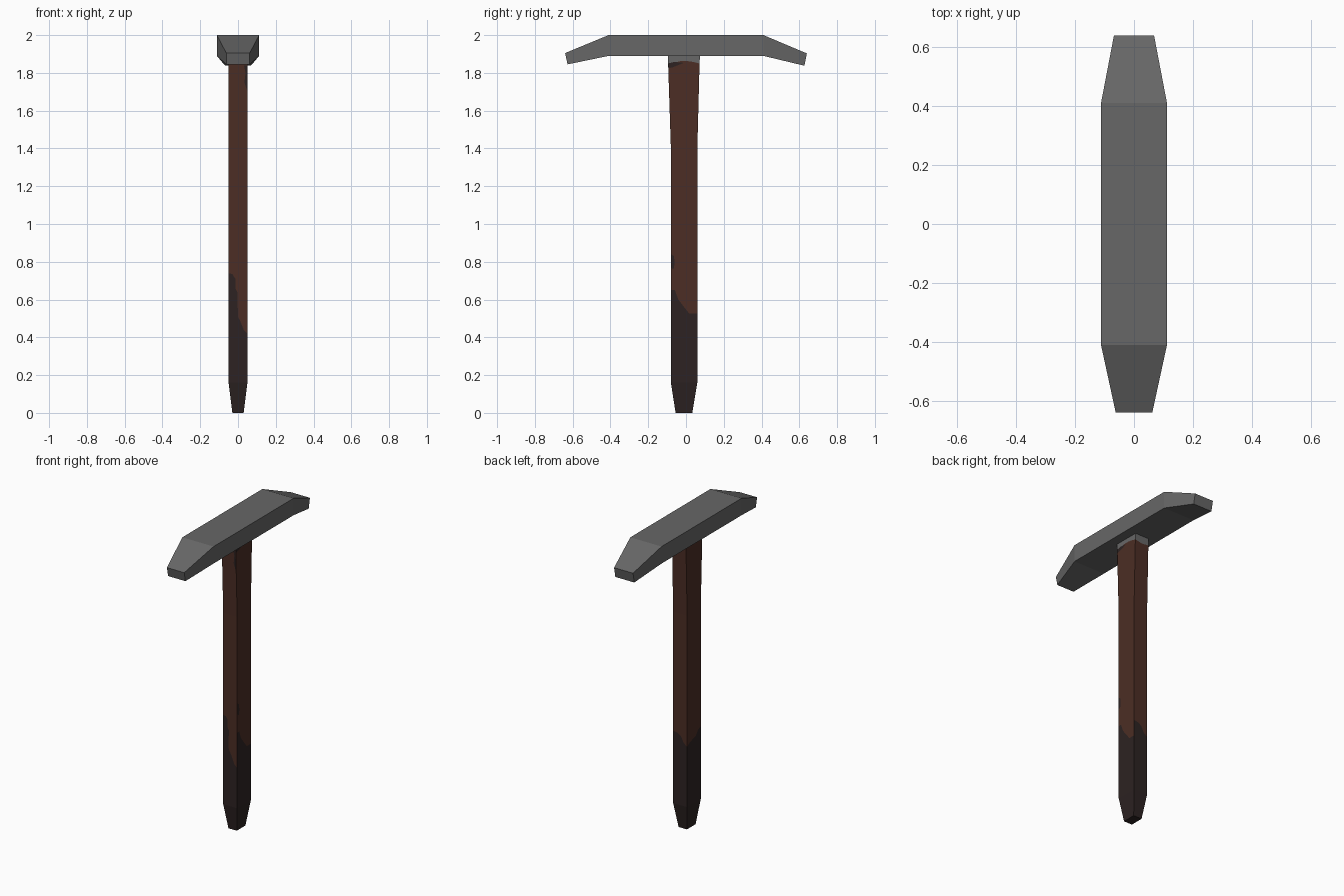
import bpy, bmesh

if "Cube" in bpy.data.objects:
    bpy.data.objects.remove(bpy.data.objects["Cube"])


def material(name, rgb):
    m = bpy.data.materials.new(name)
    m.diffuse_color = (*rgb, 1)
    m.use_nodes = True
    m.node_tree.nodes["Principled BSDF"].inputs["Base Color"].default_value = m.diffuse_color
    return m


STEEL = material("grey steel", (0.135, 0.135, 0.135))
WOOD = material("brown wood", (0.072, 0.027, 0.018))
GRIP = material("dark grip", (0.026, 0.0165, 0.016))


def finish(bm, name, mats):
    me = bpy.data.meshes.new(name)
    bm.to_mesh(me)
    bm.free()
    for m in mats:
        me.materials.append(m)
    ob = bpy.data.objects.new(name, me)
    bpy.context.collection.objects.link(ob)
    return ob


def lerp_table(rows, t):
    """Interpolate rows of (key, values...) at key t."""
    for a, b in zip(rows, rows[1:]):
        if t <= b[0]:
            k = (t - a[0]) / (b[0] - a[0])
            return [p + (q - p) * k for p, q in zip(a[1:], b[1:])]
    return list(rows[-1][1:])


# Head: four rectangular sections (half width, top y, top z, bottom y, bottom z)
sections = [(0.062, -0.64, 1.905, -0.627, 1.845),
            (0.112, -0.41, 2.0, -0.41, 1.89),
            (0.112, 0.41, 2.0, 0.41, 1.89),
            (0.068, 0.64, 1.903, 0.627, 1.838)]
bm = bmesh.new()
rings = [[bm.verts.new(p) for p in ((-w, ty, tz), (w, ty, tz), (w, by, bz), (-w, by, bz))]
         for w, ty, tz, by, bz in sections]
for a, b in zip(rings, rings[1:]):
    for i in range(4):
        j = (i + 1) % 4
        bm.faces.new((a[i], a[j], b[j], b[i]))
bm.faces.new(rings[0])
bm.faces.new(rings[-1])
bmesh.ops.recalc_face_normals(bm, faces=bm.faces)
finish(bm, "pick_head", [STEEL])

# Handle outline by height: z, half width, front y, back y
OUTLINE = [(0, 0.03, -0.055, 0.033),
           (0.16, 0.05, -0.08, 0.06),
           (1.4, 0.05, -0.08, 0.06),
           (1.86, 0.05, -0.095, 0.072),
           (1.9, 0.05, -0.096, 0.074)]


def handle_point(side, t, z, lift=0):
    """Point on one side of the handle; t runs left to right seen from outside."""
    w, f, b = lerp_table(OUTLINE, z)
    return {"front": (-w + 2 * w * t, f - lift, z),
            "right": (w + lift, f + (b - f) * t, z),
            "back": (w - 2 * w * t, b + lift, z),
            "left": (-w - lift, b + (f - b) * t, z)}[side]


# Irregular upper edge of the grip on each side: (t, z)
GRIP_EDGE = {
    "front": [(0, 0.74), (0.2, 0.735), (0.36, 0.71), (0.3, 0.67), (0.46, 0.64),
              (0.48, 0.57), (0.38, 0.53), (0.6, 0.49), (0.8, 0.44), (1, 0.42)],
    "right": [(0, 0.65), (0.15, 0.65), (0.28, 0.60), (0.5, 0.56), (0.7, 0.525), (1, 0.525)],
    "back": [(0, 0.63), (0.3, 0.625), (0.55, 0.61), (0.75, 0.57), (1, 0.55)],
    "left": [(0, 0.55), (0.2, 0.57), (0.45, 0.58), (0.65, 0.59), (0.8, 0.62), (1, 0.63)],
}
# Lower edge of the steel socket on each side, spread evenly over t
SOCKET_EDGE = {"front": [1.85, 1.855, 1.85], "right": [1.845, 1.862, 1.863, 1.85],
               "back": [1.85, 1.84, 1.845], "left": [1.85, 1.86, 1.85]}

bm = bmesh.new()
for side, edge in GRIP_EDGE.items():
    sock = SOCKET_EDGE[side]
    n = len(edge)
    even = [i / (n - 1) for i in range(n)]
    srows = [(i / (len(sock) - 1), z) for i, z in enumerate(sock)]
    levels = [[(t, 0) for t in even],
              [(t, 0.16) for t in even],
              edge,
              [(t, 1.4) for t in even],
              [(t, lerp_table(srows, t)[0]) for t in even],
              [(t, 1.9) for t in even]]
    grid = [[bm.verts.new(handle_point(side, t, z)) for t, z in row] for row in levels]
    for r, mat in enumerate((1, 1, 0, 0, 2)):
        for c in range(n - 1):
            f = bm.faces.new((grid[r][c], grid[r][c + 1], grid[r + 1][c + 1], grid[r + 1][c]))
            f.material_index = mat
# Closed ends
for z, mat, order in ((0, 1, -1), (1.9, 2, 1)):
    ring = [bm.verts.new(handle_point(s, 0, z)) for s in ("front", "right", "back", "left")]
    bm.faces.new(ring[::order]).material_index = mat
finish(bm, "handle", [WOOD, GRIP, STEEL])

# Thin dark stains on the wood
stains = [("right", [(0, 0.77), (0.1, 0.76), (0.14, 0.79), (0.12, 0.83), (0, 0.84)]),
          ("right", [(0, 1.825), (0.15, 1.83), (0.5, 1.853), (0.2, 1.858), (0, 1.85)]),
          ("front", [(1, 1.70), (1, 1.84), (0.82, 1.84), (0.9, 1.8), (0.84, 1.75)])]
for i, (side, outline) in enumerate(stains):
    bm = bmesh.new()
    bm.faces.new([bm.verts.new(handle_point(side, t, z, 0.002)) for t, z in outline])
    finish(bm, f"stain_{i + 1}", [GRIP])
